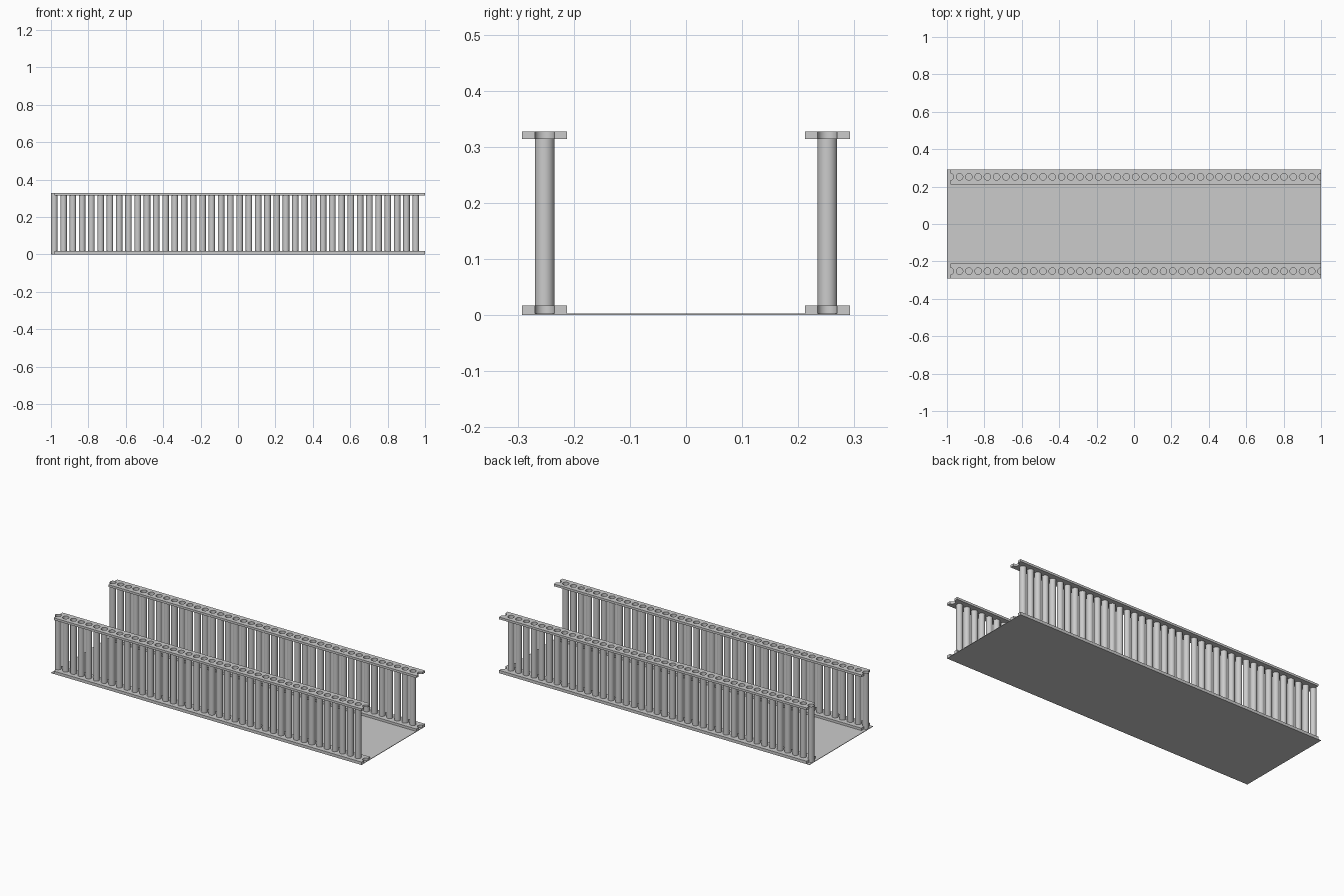
import bpy, bmesh, math

if "Cube" in bpy.data.objects:
    bpy.data.objects.remove(bpy.data.objects["Cube"])

CELLS = 40
X0, X1 = -0.982, 1.0
PITCH = (X1 - X0) / CELLS
ROW_Y, HALF_W = 0.252, 0.04
R, SIDES = 0.0175, 24


def make_object(name, bm, mirrored=True):
    me = bpy.data.meshes.new(name)
    bm.to_mesh(me)
    bm.free()
    ob = bpy.data.objects.new(name, me)
    bpy.context.collection.objects.link(ob)
    if mirrored:
        mod = ob.modifiers.new("both_sides", 'MIRROR')
        mod.use_axis = (False, True, False)
        mod.use_mirror_merge = False
    return ob


def smooth(ob):
    bpy.ops.object.select_all(action='DESELECT')
    ob.select_set(True)
    bpy.context.view_layer.objects.active = ob
    bpy.ops.object.shade_smooth_by_angle(angle=math.radians(35))


def arc(cx, start, end):
    n = SIDES // 2
    return [(cx + R * math.cos(start + (end - start) * i / n),
             ROW_Y + R * math.sin(start + (end - start) * i / n))
            for i in range(n + 1)]


def rail(name, z0, z1):
    # strip of plates with a half-round notch at each end, forming round holes
    bm = bmesh.new()
    h = math.pi / 2
    for i in range(CELLS):
        a, b = X0 + i * PITCH, X0 + (i + 1) * PITCH
        outline = [(a, ROW_Y - HALF_W), (b, ROW_Y - HALF_W)]
        outline += arc(b, 3 * h, h)
        outline += [(b, ROW_Y + HALF_W), (a, ROW_Y + HALF_W)]
        outline += arc(a, h, -h)
        bm.faces.new([bm.verts.new((x, y, z0)) for x, y in outline])
    bmesh.ops.remove_doubles(bm, verts=bm.verts[:], dist=1e-5)
    ext = bmesh.ops.extrude_face_region(bm, geom=bm.faces[:], use_keep_orig=True)
    top = [g for g in ext["geom"] if isinstance(g, bmesh.types.BMVert)]
    bmesh.ops.translate(bm, verts=top, vec=(0, 0, z1 - z0))
    bmesh.ops.recalc_face_normals(bm, faces=bm.faces[:])
    smooth(make_object(name, bm))


# floor plate
bm = bmesh.new()
bmesh.ops.create_cube(bm, size=1)
for v in bm.verts:
    v.co = (v.co.x * 2, v.co.y * 0.584, (v.co.z + 0.5) * 0.003)
make_object("floor_plate", bm, False)

# perforated rails
rail("lower_rails", 0.003, 0.017)
rail("upper_rails", 0.314, 0.327)

# open tube posts, one per hole except the last
bm = bmesh.new()
Z0, Z1 = 0.003, 0.327
for i in range(CELLS):
    made = bmesh.ops.create_cone(bm, cap_ends=False, segments=SIDES,
                                 radius1=R, radius2=R, depth=Z1 - Z0)
    bmesh.ops.translate(bm, verts=made["verts"],
                        vec=(X0 + i * PITCH, ROW_Y, (Z0 + Z1) / 2))
smooth(make_object("tube_posts", bm))
